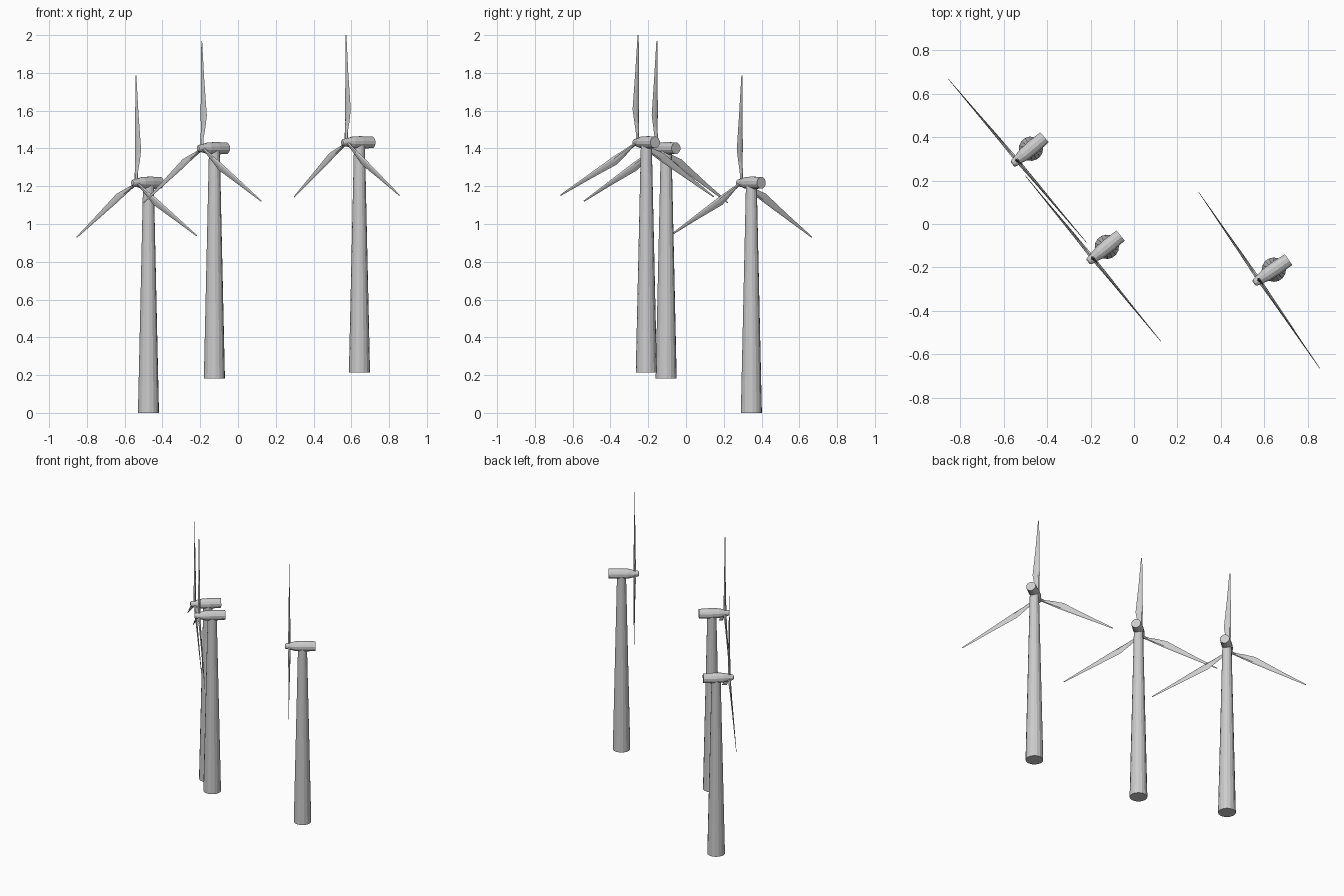
import bpy, bmesh
from math import radians, sin, cos, pi
from mathutils import Matrix, Vector

if "Cube" in bpy.data.objects:
    bpy.data.objects.remove(bpy.data.objects["Cube"])

HUB_Z = 1.218      # rotor axis height above the tower foot
HUB_Y = -0.083     # rotor plane in front of the tower axis


def loft(bm, rings):
    """Skin a list of equally sized point rings and cap both ends."""
    loops = [[bm.verts.new(p) for p in ring] for ring in rings]
    n = len(loops[0])
    for a, b in zip(loops, loops[1:]):
        for i in range(n):
            j = (i + 1) % n
            bm.faces.new((a[i], a[j], b[j], b[i]))
    bm.faces.new(loops[0][::-1])
    bm.faces.new(loops[-1])


def circle(n, r, place):
    return [place(r * cos(2 * pi * (i + 0.5) / n), r * sin(2 * pi * (i + 0.5) / n))
            for i in range(n)]


def finish(name, bm, matrix, smooth=False):
    bmesh.ops.recalc_face_normals(bm, faces=bm.faces)
    mesh = bpy.data.meshes.new(name)
    bm.to_mesh(mesh)
    bm.free()
    obj = bpy.data.objects.new(name, mesh)
    bpy.context.collection.objects.link(obj)
    obj.matrix_world = matrix
    return obj


def blade_rings():
    # radius, leading edge, trailing edge, half thickness, twist in degrees
    stations = [(0.005, -0.009, 0.009, 0.009, 0),
                (0.050, -0.009, 0.010, 0.008, 0),
                (0.110, -0.010, 0.023, 0.006, 8),
                (0.175, -0.012, 0.034, 0.005, 6),
                (0.370, -0.010, 0.015, 0.003, 3),
                (0.568, -0.008, -0.001, 0.001, 0)]
    rings = []
    for r, lead, trail, t, twist in stations:
        w = trail - lead
        ring = [(lead, 0), (lead + 0.2 * w, -t), (lead + 0.55 * w, -t),
                (trail, 0), (lead + 0.55 * w, t), (lead + 0.2 * w, t)]
        rot = Matrix.Rotation(radians(twist), 3, 'Z')
        rings.append([rot @ Vector((x, y, r)) for x, y in ring])
    return rings


def turbine(label, x, y, z, heading):
    world = (Matrix.Translation((x, y, z)) @
             Matrix.Rotation(radians(heading - 90), 4, 'Z'))

    # tapered tower
    bm = bmesh.new()
    loft(bm, [circle(16, r, lambda a, b, h=h: (a, b, h))
              for h, r in ((0, 0.056), (1.205, 0.029))])
    finish(label + "_tower", bm, world)

    # nacelle with tapered nose
    bm = bmesh.new()
    profile = [(0.082, 0.031), (0.01, 0.034), (-0.045, 0.031),
               (-0.072, 0.024), (-0.105, 0.018), (-0.111, 0.012)]
    loft(bm, [circle(12, r, lambda a, b, d=d: (a, d, HUB_Z + b)) for d, r in profile])
    finish(label + "_nacelle", bm, world)

    # three blades around the hub
    for k in range(3):
        bm = bmesh.new()
        loft(bm, blade_rings())
        spin = (Matrix.Translation((0, HUB_Y, HUB_Z)) @
                Matrix.Rotation(radians(120 * k), 4, 'Y'))
        finish(f"{label}_blade_{k + 1}", bm, world @ spin)


turbine("left_turbine", -0.474, 0.346, 0.0, 40.2)
turbine("middle_turbine", -0.125, -0.105, 0.183, 39.3)
turbine("right_turbine", 0.643, -0.21, 0.214, 34.5)
